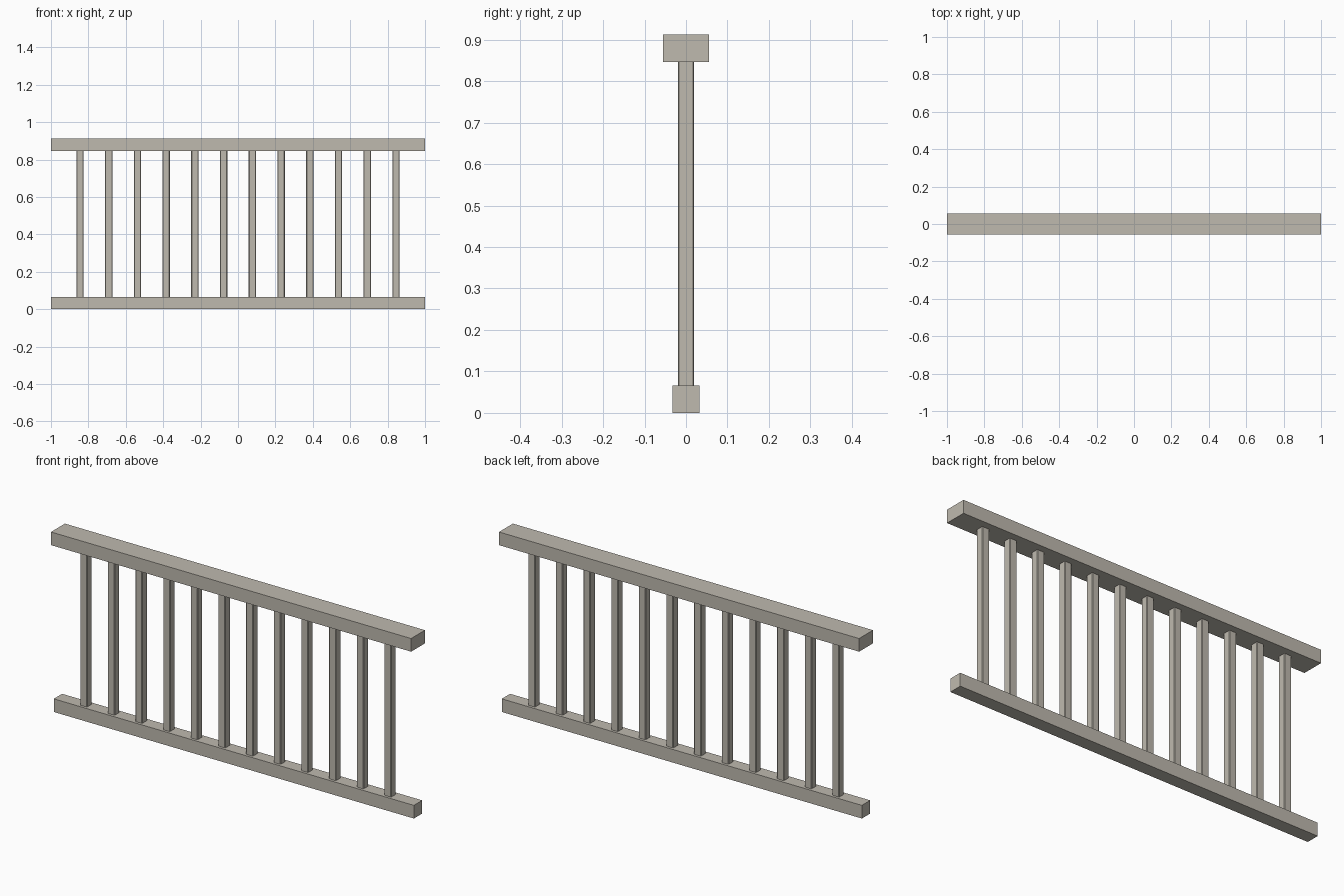
import bpy

cube = bpy.data.objects.get("Cube")
if cube:
    bpy.data.objects.remove(cube, do_unlink=True)

# Single warm stone-grey paint
paint = bpy.data.materials.new("warm_grey")
paint.use_nodes = True
color = (0.52, 0.49, 0.43, 1.0)
paint.diffuse_color = color
paint.node_tree.nodes["Principled BSDF"].inputs["Base Color"].default_value = color


def box(name, size, center, chamfer=0.0):
    """Box of the given size, optionally with slightly eased edges."""
    bpy.ops.mesh.primitive_cube_add(size=1, location=center)
    ob = bpy.context.object
    ob.name = name
    ob.scale = size
    bpy.ops.object.transform_apply(location=False, rotation=False, scale=True)
    ob.data.materials.append(paint)
    if chamfer:
        bevel = ob.modifiers.new("eased_edges", "BEVEL")
        bevel.width = chamfer
        bevel.segments = 1
    return ob


LENGTH, HEIGHT, RAIL = 2.0, 0.912, 0.066

# Horizontal rails
box("bottom_rail", (LENGTH, 0.066, RAIL), (0, 0, RAIL / 2))
box("top_rail", (LENGTH, 0.11, RAIL), (0, 0, HEIGHT - RAIL / 2))

# Evenly spaced balusters, their ends let into the rails
COUNT, SPAN = 12, 1.69
for i in range(COUNT):
    x = SPAN * (i / (COUNT - 1) - 0.5)
    box(f"baluster_{i + 1}", (0.039, 0.039, HEIGHT - 1.8 * RAIL),
        (x, 0, HEIGHT / 2), chamfer=0.003)
